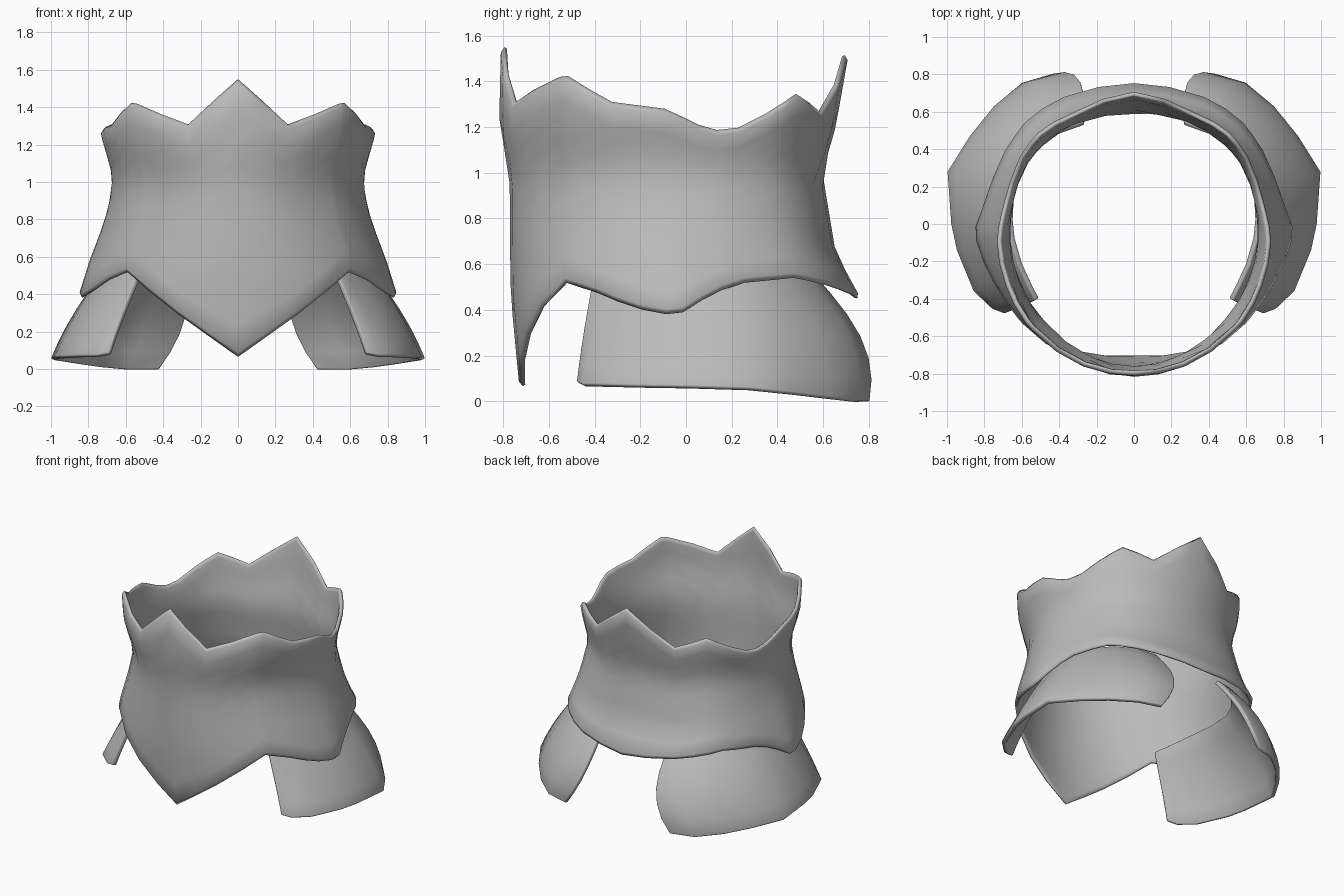
import bpy, math
from mathutils import Vector

if "Cube" in bpy.data.objects:
    bpy.data.objects.remove(bpy.data.objects["Cube"])

grey = bpy.data.materials.new("plain grey")
grey.diffuse_color = (0.5, 0.5, 0.5, 1)
grey.use_nodes = True
grey.node_tree.nodes["Principled BSDF"].inputs["Base Color"].default_value = grey.diffuse_color


def lerp(keys, t):
    """Piecewise linear lookup in a list of (position, value)."""
    if t <= keys[0][0]:
        return keys[0][1]
    for (a, va), (b, vb) in zip(keys, keys[1:]):
        if t <= b:
            return va + (vb - va) * (t - a) / (b - a)
    return keys[-1][1]


def make_sheet(name, columns, walls, closed=False, mirror=False, bevel=0.0):
    """Skin a list of point columns, then thicken it with one wall weight per row."""
    n, rows = len(columns), len(columns[0])
    verts = [p for col in columns for p in col]
    faces = []
    for i in range(n if closed else n - 1):
        j = (i + 1) % n
        for r in range(rows - 1):
            faces.append((i * rows + r, j * rows + r, j * rows + r + 1, i * rows + r + 1))
    mesh = bpy.data.meshes.new(name)
    mesh.from_pydata(verts, [], faces)
    mesh.materials.append(grey)
    ob = bpy.data.objects.new(name, mesh)
    bpy.context.collection.objects.link(ob)
    group = ob.vertex_groups.new(name="wall")
    for k in range(len(verts)):
        group.add([k], walls[k % rows], 'REPLACE')
    bpy.context.view_layer.objects.active = ob
    ob.select_set(True)
    bpy.ops.object.shade_smooth_by_angle(angle=math.radians(60))
    ob.select_set(False)
    if mirror:
        ob.modifiers.new("mirror", 'MIRROR').use_mirror_merge = False
    solid = ob.modifiers.new("thickness", 'SOLIDIFY')
    solid.thickness = 0.033
    solid.offset = -1
    solid.vertex_group = "wall"
    if bevel:
        soft = ob.modifiers.new("soft rim", 'BEVEL')
        soft.width = bevel
        soft.segments = 2
        soft.limit_method = 'ANGLE'
        soft.angle_limit = math.radians(60)
    return ob


# Corset body: outline by height
half_width = [(0.07, 0.90), (0.39, 0.858), (0.57, 0.80), (0.79, 0.715), (0.96, 0.672),
              (1.09, 0.682), (1.15, 0.705), (1.27, 0.738), (1.55, 0.76)]
front_y = [(0.07, -0.73), (0.47, -0.768), (1.0, -0.772), (1.2, -0.818), (1.55, -0.81)]
back_y = [(0.45, 0.765), (0.65, 0.655), (1.0, 0.597), (1.2, 0.655), (1.51, 0.71)]
# Extra fullness on the rear and front diagonals, by height
rear_full = [(0.6, 0.06), (0.97, 0.04), (1.27, 0.01)]
front_full = [(0.6, 0.0), (0.97, -0.018), (1.2, 0.0)]
# Rim heights by angle from the front
top_rim = [(0, 1.55), (21.5, 1.308), (50, 1.43), (68, 1.31), (86, 1.28), (98, 1.21),
           (105, 1.187), (114, 1.198), (125, 1.265), (137, 1.345), (154, 1.267), (180, 1.515)]
low_rim = [(0, 0.065), (10, 0.172), (21.5, 0.288), (34, 0.41), (47.5, 0.518), (62, 0.468), (73, 0.41),
           (90, 0.372), (101, 0.465), (111, 0.516), (131, 0.54), (158, 0.478), (180, 0.45)]
corners = [0, 47.5, 90, 135, 180]
ROWS = 12
body_walls = [0.4, 0.9, 0.8, 0.65, 0.5, 0.4, 0.35, 0.35, 0.4, 0.5, 0.75, 0.9, 0.4]


def body_column(deg, side):
    lo, hi = lerp(low_rim, deg), lerp(top_rim, deg)
    a = math.radians(deg)
    # straight chord between the main corners, mixed in near the flared hem
    chord_s = lerp([(c, math.sin(math.radians(c))) for c in corners], deg)
    chord_c = lerp([(c, math.cos(math.radians(c))) for c in corners], deg)
    diagonal = math.sin(2 * a) ** 2
    col = []
    for r in range(ROWS + 1):
        # rims turn inward over a short lip
        rim = r in (0, ROWS)
        if rim:
            z = lo if r == 0 else hi
        else:
            z = lo + 0.022 + (hi - lo - 0.044) * (r - 1) / (ROWS - 2)
        w = lerp([(0.45, 0.4), (0.9, 0.0)], z) if 47.5 < deg < 135 else 0
        full = 1 + diagonal * lerp(front_full if deg < 90 else rear_full, z)
        s = (math.sin(a) * (1 - w) + chord_s * w) * full
        c = (math.cos(a) * (1 - w) + chord_c * w) * full
        mid = -0.04
        end = lerp(front_y if deg < 90 else back_y, z)
        inset = 0.016 if rim else 0
        x = lerp(half_width, z) * s - inset * math.sin(a)
        y = mid + (end - mid) * abs(c) + inset * math.cos(a)
        col.append((side * x, y, z))
    return col


angles = [0, 10, 21.5, 34, 47.5, 51, 60, 68, 77, 86, 92, 98, 105, 113, 124, 131, 137, 145, 154, 167, 180]
ring = [body_column(d, 1) for d in angles] + [body_column(d, -1) for d in angles[-2:0:-1]]
make_sheet("corset_body", ring, body_walls, closed=True)

# Hip plates: lower edge and upper edge, front to back
lower = [(.69, -.48, .085), (.76, -.455, .073), (.86, -.36, .072), (.95, -.14, .067), (.98, 0, .065),
         (1.0, .28, .056), (.88, .47, .035), (.75, .63, .015), (.6, .755, .0), (.43, .805, .0)]
upper = [(.53, -.41, .53), (.57, -.33, .55), (.62, -.22, .58), (.66, -.08, .6), (.67, .02, .6),
         (.66, .2, .6), (.60, .33, .6), (.52, .42, .6), (.41, .50, .59), (.27, .55, .57)]
plate = []
for i, (lo, up) in enumerate(zip(lower, upper)):
    lo, up = Vector(lo), Vector(up)
    out = Vector((lo.x - (i / 9) ** 3, lo.y, 0)).normalized()
    swell = 0.008 + 0.1 * (i / 9) ** 2.5
    plate.append([lo.lerp(up, r / 6) + out * swell * math.sin(math.pi * (r / 6) ** 0.9) for r in range(7)])
make_sheet("hip_plate", plate, [0.9] * 7, mirror=True, bevel=0.008)
